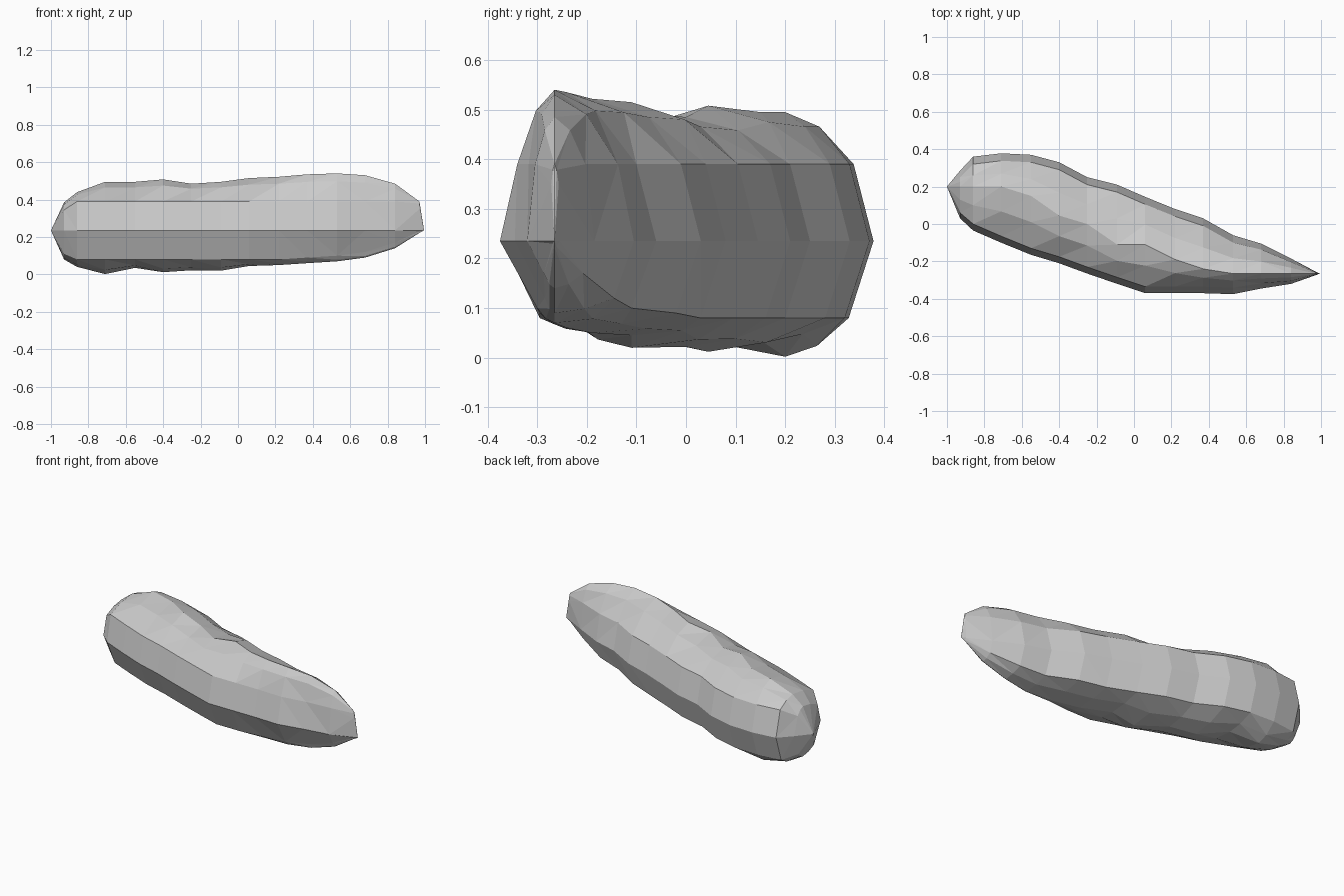
import bpy, bmesh

MID = 0.235  # height of the widest line

# Cross-sections along the body: x, front y, back y, ridge y, bottom z, top z
SECTIONS = [
    (-0.93, 0.03, 0.285, 0.20, 0.08, 0.385),
    (-0.86, -0.035, 0.36, 0.20, 0.04, 0.44),
    (-0.71, -0.10, 0.378, 0.20, 0.002, 0.495),
    (-0.55, -0.165, 0.37, 0.15, 0.035, 0.495),
    (-0.40, -0.21, 0.33, 0.045, 0.012, 0.508),
    (-0.25, -0.265, 0.25, 0.00, 0.022, 0.485),
    (-0.09, -0.32, 0.21, -0.11, 0.02, 0.495),
    (0.06, -0.37, 0.145, -0.11, 0.045, 0.515),
    (0.22, -0.37, 0.08, -0.19, 0.05, 0.522),
    (0.37, -0.37, 0.03, -0.24, 0.06, 0.535),
    (0.53, -0.375, -0.06, -0.265, 0.07, 0.54),
    (0.68, -0.345, -0.105, -0.265, 0.09, 0.53),
    (0.84, -0.32, -0.185, -0.265, 0.14, 0.485),
    (0.97, -0.274, -0.254, -0.265, 0.222, 0.39),
]


def ring(x, f, b, r, zb, zt):
    """Ten-sided cross-section, widest at MID, with a top and bottom ridge."""
    k = min(1.0, (b - f) / 0.3)
    hi = min(0.39, zt - 0.04)
    lo = min(MID - 0.005, max(0.08, zb + 0.03))
    ft, bt, fb, bb = f + 0.035 * k, b - 0.04 * k, f + 0.075 * k, b - 0.05 * k
    sh = hi + 0.72 * (zt - hi)    # upper shoulders
    sl = lo + 0.72 * (zb - lo)    # lower shoulders
    pts = [(f, MID), (ft, hi), ((ft + r) / 2, sh), (r, zt), ((bt + r) / 2, sh),
           (bt, hi), (b, MID), (bb, lo), ((bb + r) / 2, sl), (r, zb),
           ((fb + r) / 2, sl), (fb, lo)]
    return [(x, y, z) for y, z in pts]


# Loft the rings and close both tips
bm = bmesh.new()
rings = [[bm.verts.new(p) for p in ring(*s)] for s in SECTIONS]
n = len(rings[0])
for a, c in zip(rings, rings[1:]):
    for i in range(n):
        j = (i + 1) % n
        bm.faces.new((a[i], a[j], c[j], c[i]))
for tip, loop in (((-1.0, 0.20, MID), rings[0]), ((0.995, -0.265, MID), rings[-1])):
    t = bm.verts.new(tip)
    for i in range(n):
        bm.faces.new((t, loop[i], loop[(i + 1) % n]))
bmesh.ops.triangulate(bm, faces=bm.faces[:])
bmesh.ops.recalc_face_normals(bm, faces=bm.faces[:])

mesh = bpy.data.meshes.new("elongated_body")
bm.to_mesh(mesh)
bm.free()
bpy.context.collection.objects.link(bpy.data.objects.new("elongated_body", mesh))
